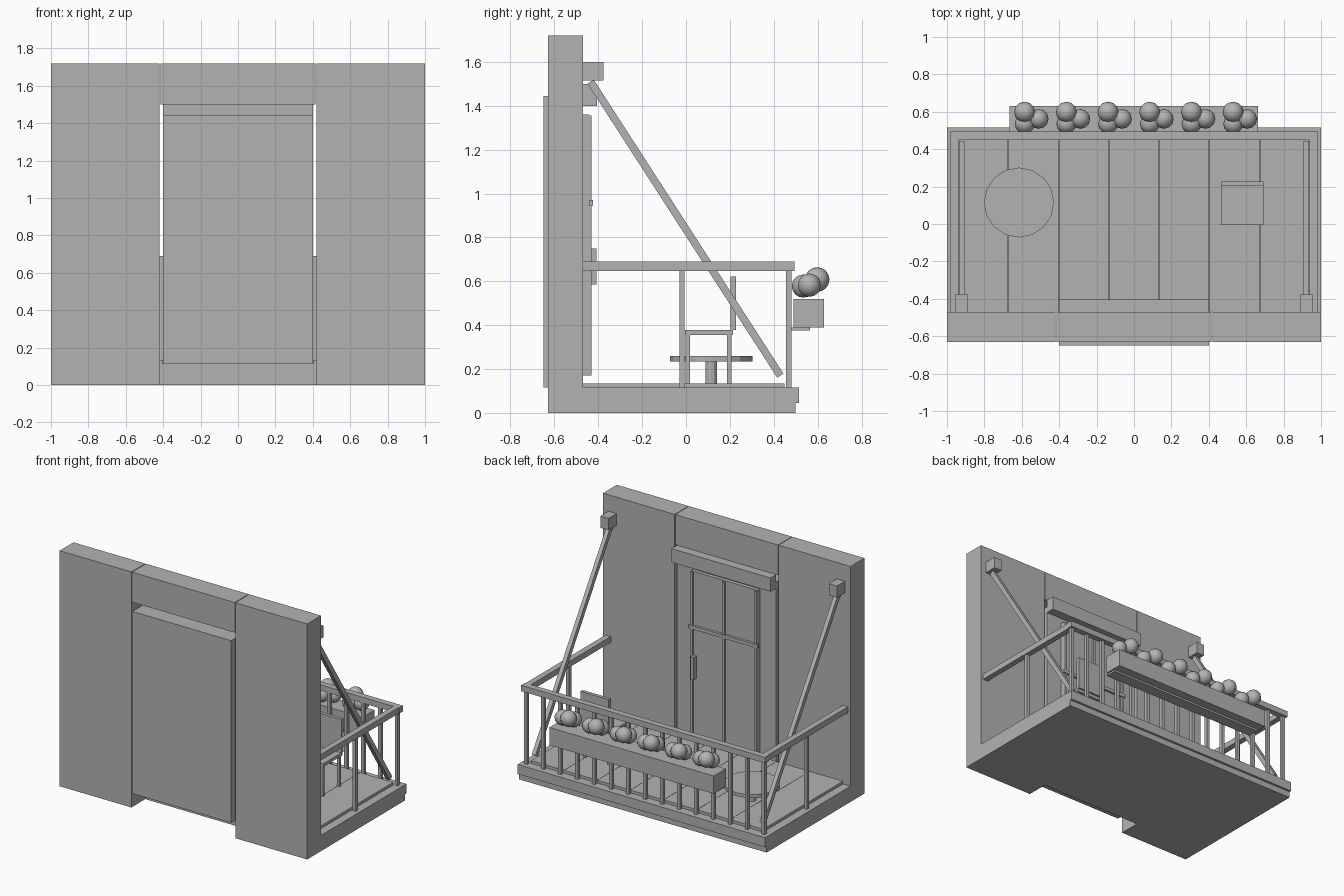
import bpy, bmesh, math
from mathutils import Vector

if "Cube" in bpy.data.objects:
    bpy.data.objects.remove(bpy.data.objects["Cube"])

stone = bpy.data.materials.new("plain_grey")
stone.diffuse_color = (0.45, 0.45, 0.45, 1)
stone.use_nodes = True
stone.node_tree.nodes["Principled BSDF"].inputs["Base Color"].default_value = stone.diffuse_color


def finish(name, bm, smooth=False):
    me = bpy.data.meshes.new(name)
    bm.to_mesh(me)
    bm.free()
    me.materials.append(stone)
    for p in me.polygons:
        p.use_smooth = smooth
    ob = bpy.data.objects.new(name, me)
    bpy.context.collection.objects.link(ob)
    return ob


def add_box(bm, x, y, z):
    vs = bmesh.ops.create_cube(bm, size=1)["verts"]
    for v in vs:
        v.co = [r[0] + (c + 0.5) * (r[1] - r[0]) for c, r in zip(v.co, (x, y, z))]


def boxes(name, *specs):
    bm = bmesh.new()
    for s in specs:
        add_box(bm, *s)
    return finish(name, bm)


def cylinder(name, x, y, z0, z1, r, sides):
    bm = bmesh.new()
    bmesh.ops.create_cone(bm, cap_ends=True, segments=sides, radius1=r, radius2=r, depth=z1 - z0)
    bmesh.ops.translate(bm, verts=bm.verts, vec=(x, y, (z0 + z1) / 2))
    return finish(name, bm)


def both(lo, hi):
    """The x range and its mirror image."""
    return (lo, hi), (-hi, -lo)


# Wall: two side panels and a lintel over the doorway
WALL = (-0.63, -0.47)
for side, x in zip(("right", "left"), both(0.42, 1.0)):
    boxes("wall_panel_" + side, (x, WALL, (0, 1.72)))
boxes("lintel", ((-0.415, 0.415), WALL, (1.50, 1.72)))

# Door block, cornice, leaf, glazing bars and handle
boxes("door_block", ((-0.4, 0.4), (-0.65, -0.47), (0.115, 1.445)))
boxes("cornice", ((-0.4, 0.4), (-0.47, -0.405), (1.40, 1.50)))
boxes("door_leaf", ((-0.27, 0.27), (-0.47, -0.443), (0.17, 1.36)))
boxes("door_bars", *[((x - 0.01, x + 0.01), (-0.443, -0.43), (0.17, 1.355)) for x in (-0.26, 0, 0.26)],
      ((-0.28, 0.28), (-0.443, -0.425), (0.945, 0.97)))
boxes("door_handle", ((0.225, 0.25), (-0.443, -0.408), (0.585, 0.75)))

# Balcony slab with stepped front edge
boxes("slab_lower", ((-1, 1), (-0.47, 0.498), (0, 0.045)))
boxes("slab_upper", ((-1, 1), (-0.47, 0.515), (0.045, 0.115)))

# Floor boards
W = 1.88 / 7
boxes("floor_boards", *[((-0.94 + i * W + 0.001, -0.94 + (i + 1) * W - 0.001), (-0.47, 0.45), (0.115, 0.135))
                        for i in range(7)])

# Railing: handrails and balusters
RAIL = (0.647, 0.69)
boxes("front_handrail", ((-0.985, 0.985), (0.45, 0.495), RAIL))
for side, x in zip(("right", "left"), both(0.937, 0.98)):
    boxes("side_handrail_" + side, (x, (-0.47, 0.45), RAIL))
boxes("front_balusters", *[((x - 0.012, x + 0.012), (0.455, 0.48), (0.115, 0.65))
                           for x in [-0.96 + i * 1.92 / 14 for i in range(15)]])
boxes("side_balusters", *[(x, (-0.03, -0.006), (0.115, 0.65)) for x in both(0.948, 0.972)])

# Diagonal braces with wall anchors
for side, s in (("right", 1), ("left", -1)):
    a, b = Vector((s * 0.92, -0.435, 1.51)), Vector((s * 0.92, 0.43, 0.17))
    L = (b - a).length
    bm = bmesh.new()
    add_box(bm, (-0.015, 0.015), (-0.017, 0.017), (-L / 2, L / 2))
    ob = finish("brace_" + side, bm)
    ob.location = (a + b) / 2
    ob.rotation_euler.x = -math.atan2(b.y - a.y, a.z - b.z) + math.pi
    ob.rotation_euler.x = math.atan2(b.y - a.y, a.z - b.z)
    xs = sorted((s * 0.89, s * 0.955))
    boxes("brace_anchor_" + side, (xs, (-0.47, -0.377), (1.515, 1.60)))

# Planter hung outside the railing, with its shelf
boxes("planter", ((-0.665, 0.662), (0.49, 0.63), (0.39, 0.52)))
boxes("planter_shelf", ((-0.65, 0.65), (0.48, 0.565), (0.376, 0.39)))

# Six plants, each a cluster of three round heads
bm = bmesh.new()
for i in range(6):
    x = -0.585 + i * 0.223
    for dx, y, z, r in ((0, 0.598, 0.608, 0.056), (0.075, 0.562, 0.582, 0.053), (0, 0.535, 0.578, 0.053)):
        vs = bmesh.ops.create_uvsphere(bm, u_segments=12, v_segments=8, radius=r)["verts"]
        bmesh.ops.translate(bm, verts=vs, vec=(x + dx, y, z))
finish("plants", bm, True)

# Round table
cylinder("table_top", -0.615, 0.115, 0.235, 0.26, 0.187, 16)
cylinder("table_pedestal", -0.615, 0.115, 0.135, 0.235, 0.027, 12)

# Chair
boxes("chair_seat", ((0.465, 0.693), (-0.005, 0.215), (0.355, 0.378)))
boxes("chair_back", ((0.465, 0.693), (0.203, 0.228), (0.378, 0.622)))
boxes("chair_legs", *[((x, x + 0.02), (y, y + 0.02), (0.135, 0.355))
                      for x in (0.47, 0.668) for y in (-0.002, 0.187)])
